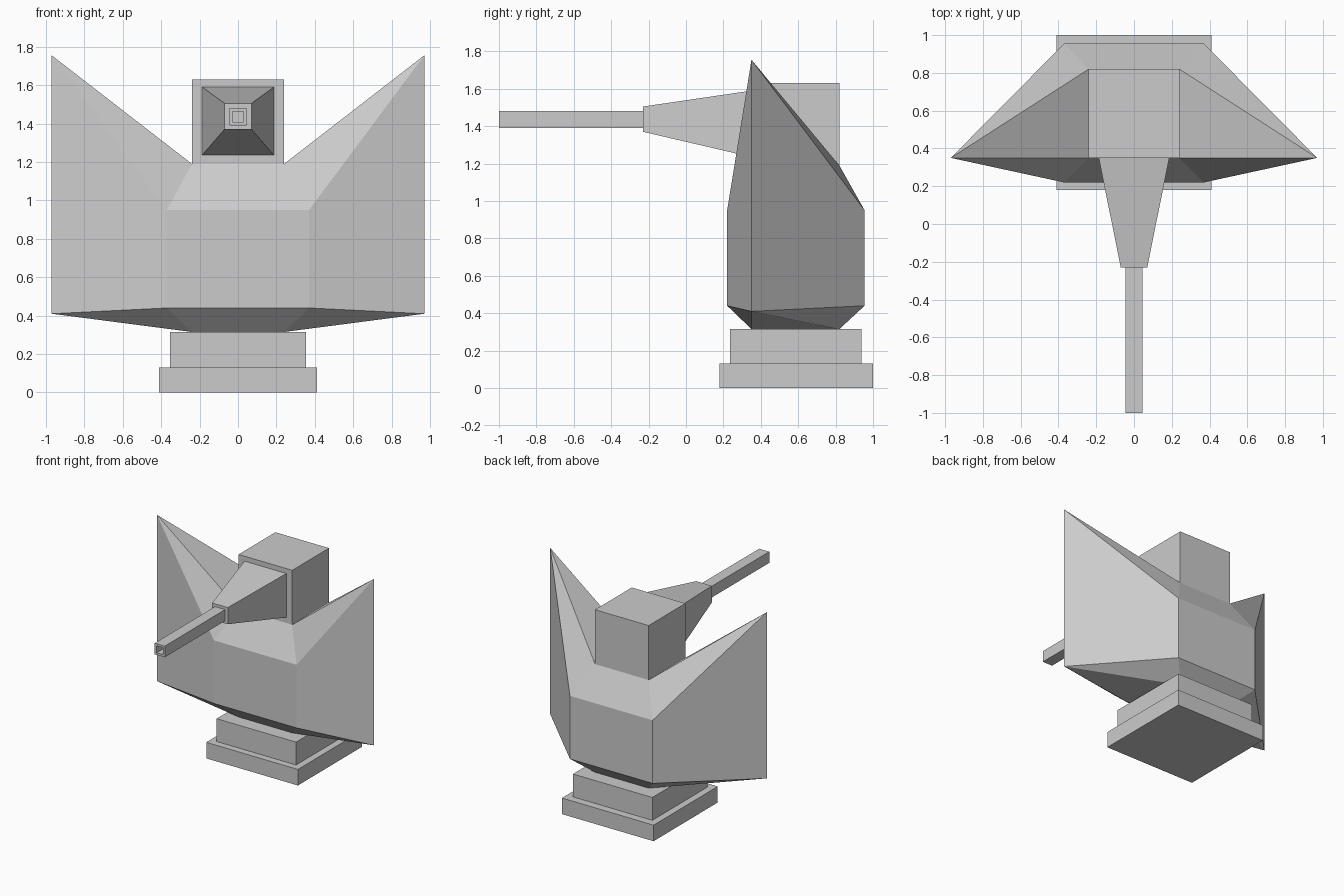
import bpy, bmesh

if "Cube" in bpy.data.objects:
    bpy.data.objects.remove(bpy.data.objects["Cube"])


def finish(name, bm):
    mesh = bpy.data.meshes.new(name)
    bm.to_mesh(mesh)
    bm.free()
    obj = bpy.data.objects.new(name, mesh)
    bpy.context.collection.objects.link(obj)
    return obj


def loft(name, rings, cap_start=True, cap_end=True):
    """Skin a row of four-cornered rings into one flat-faced part."""
    bm = bmesh.new()
    rows = [[bm.verts.new(p) for p in ring] for ring in rings]
    for a, b in zip(rows, rows[1:]):
        for i in range(4):
            j = (i + 1) % 4
            bm.faces.new((a[i], a[j], b[j], b[i]))
    if cap_start:
        bm.faces.new(rows[0][::-1])
    if cap_end:
        bm.faces.new(rows[-1])
    return finish(name, bm)


def level(z, hx, y0, y1):
    """Horizontal rectangle at height z."""
    return [(-hx, y0, z), (hx, y0, z), (hx, y1, z), (-hx, y1, z)]


def section(y, hx, z0, z1):
    """Upright rectangle at depth y."""
    return [(-hx, y, z0), (hx, y, z0), (hx, y, z1), (-hx, y, z1)]


# stepped pedestal
loft("pedestal", [level(0, .41, .18, 1), level(.13, .41, .18, 1),
                  level(.13, .355, .235, .937), level(.315, .355, .235, .937)])

# winged body: right half, mirrored
outline = [(0, .22), (.37, .22), (.97, .35), (.37, .955), (0, .955)]
square = [(0, .35), (.24, .35), (.24, .82), (0, .82)]
low_z = [.44, .44, .41, .44, .44]
high_z = [.95, .95, 1.755, .95, .95]

bm = bmesh.new()
low = [bm.verts.new((x, y, z)) for (x, y), z in zip(outline, low_z)]
high = [bm.verts.new((x, y, z)) for (x, y), z in zip(outline, high_z)]
for i in range(4):
    bm.faces.new((low[i], low[i + 1], high[i + 1], high[i]))
for r, z, step in ((high, 1.19, 1), (low, .315, -1)):
    s = [bm.verts.new((x, y, z)) for x, y in square]
    for face in ((r[0], r[1], s[1], s[0]), (r[1], r[2], s[1]), (r[2], s[2], s[1]),
                 (r[2], r[3], s[2]), (r[3], r[4], s[3], s[2])):
        bm.faces.new(face[::step])
body = finish("winged_body", bm)
mirror = body.modifiers.new("mirror", 'MIRROR')
mirror.use_clip = True

# head block, open where it joins the body
loft("head_block", [level(1.19, .24, .35, .82), level(1.63, .24, .35, .82)], cap_start=False)

# tapered shroud in front of the head
loft("barrel_shroud", [section(-.23, .07, 1.37, 1.505), section(.35, .187, 1.235, 1.59)][::1],
     cap_end=False).data.flip_normals()

# square barrel with a recessed muzzle
loft("barrel", [section(-.23, .045, 1.39, 1.482), section(-1, .045, 1.39, 1.48),
                section(-1, .028, 1.407, 1.463), section(-.9, .028, 1.407, 1.463)],
     cap_start=False)
